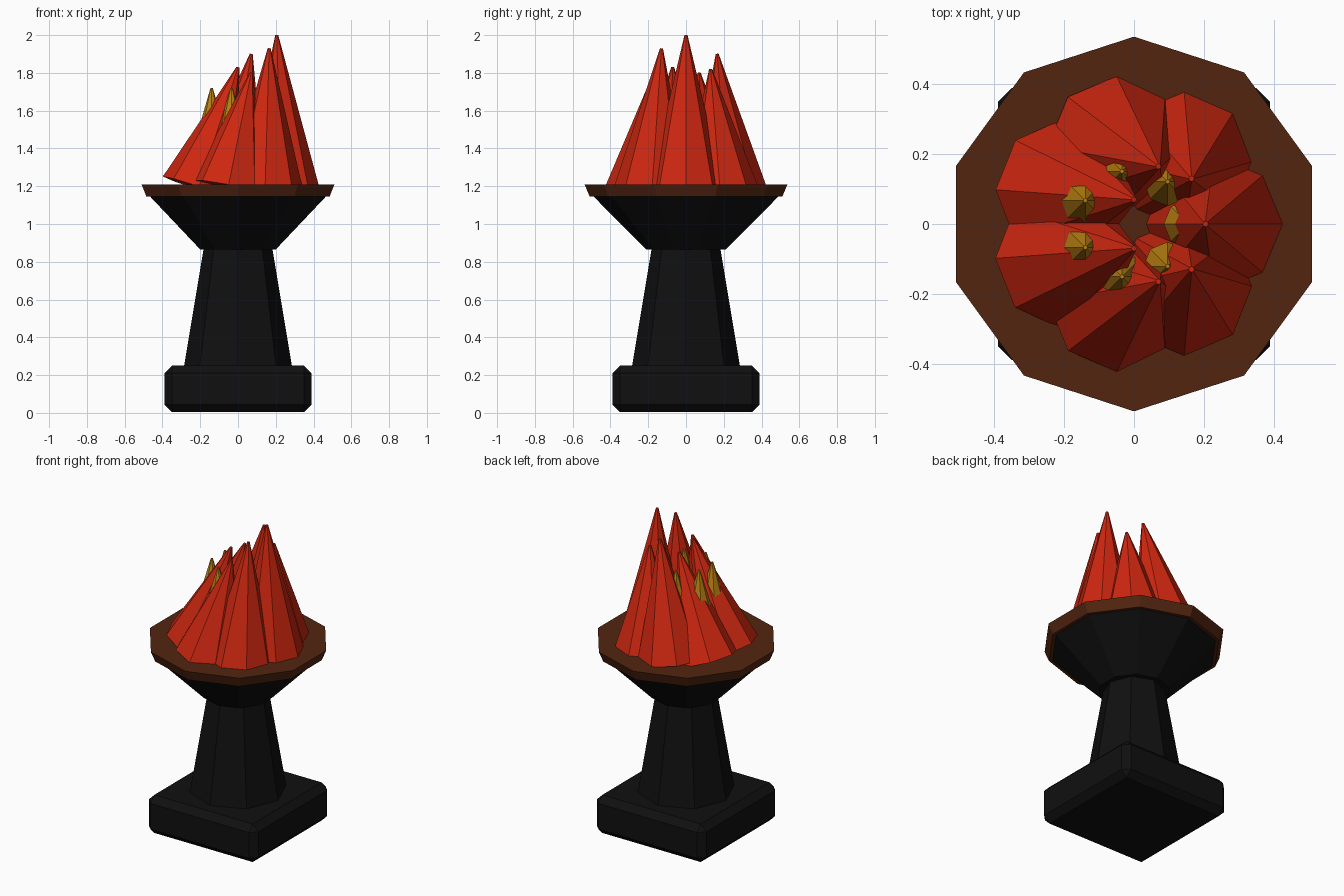
import bpy, bmesh, math
from mathutils import Vector

cube = bpy.data.objects.get("Cube")
if cube:
    bpy.data.objects.remove(cube, do_unlink=True)


def material(name, rgb):
    mat = bpy.data.materials.new(name)
    mat.use_nodes = True
    mat.diffuse_color = (*rgb, 1)
    mat.node_tree.nodes["Principled BSDF"].inputs["Base Color"].default_value = (*rgb, 1)
    return mat


BLACK = material("black stone", (0.005, 0.005, 0.005))
BROWN = material("dark brown rim", (0.085, 0.018, 0.005))
RED = material("flame red", (0.62, 0.02, 0.005))
YELLOW = material("ember yellow", (0.5, 0.22, 0.006))


def finish(name, bm, mat):
    mesh = bpy.data.meshes.new(name)
    bmesh.ops.recalc_face_normals(bm, faces=bm.faces)
    bm.to_mesh(mesh)
    bm.free()
    mesh.materials.append(mat)
    obj = bpy.data.objects.new(name, mesh)
    bpy.context.collection.objects.link(obj)
    return obj


def lathe(name, profile, sides, mat, phase=0.0):
    """Faceted turned solid from (radius, height) pairs, capped at both ends."""
    bm = bmesh.new()
    rings = []
    for r, z in profile:
        angles = [phase + math.tau * i / sides for i in range(sides)]
        rings.append([bm.verts.new((r * math.cos(a), r * math.sin(a), z)) for a in angles])
    for low, high in zip(rings, rings[1:]):
        for i in range(sides):
            j = (i + 1) % sides
            bm.faces.new((low[i], low[j], high[j], high[i]))
    bm.faces.new(rings[0][::-1])
    bm.faces.new(rings[-1])
    return finish(name, bm, mat)


# Chamfered square foot
bm = bmesh.new()
bmesh.ops.create_cube(bm, size=1)
bmesh.ops.scale(bm, vec=(0.78, 0.78, 0.245), verts=bm.verts)
bmesh.ops.translate(bm, vec=(0, 0, 0.1275), verts=bm.verts)
bmesh.ops.bevel(bm, geom=bm.edges[:], offset=0.04, segments=1, affect='EDGES')
finish("foot", bm, BLACK)

# Tapered neck, flared bowl and rim
lathe("neck", [(0.29, 0.22), (0.18, 0.88)], 8, BLACK)
lathe("bowl", [(0.21, 0.865), (0.492, 1.148)], 10, BLACK, math.pi / 2)
lathe("rim", [(0.51, 1.145), (0.537, 1.21)], 10, BROWN, math.pi / 2)

# Ring of flames leaning towards their tips, each with an ember poking through
tips = [(0.205, 0, 2.0), (0.165, 0.13, 1.82), (0.07, 0.165, 1.9), (0, 0.07, 1.8),
        (0, -0.07, 1.83), (0.07, -0.165, 1.8), (0.165, -0.13, 1.93)]
for i, tip in enumerate(tips):
    a = math.tau * i / len(tips)
    around = Vector((math.cos(a), math.sin(a), 0))
    base = around * 0.23 + Vector((0, 0, 1.19))
    axis = Vector(tip) - base
    flame = lathe(f"flame_{i + 1}", [(0.2, 0), (0.008, axis.length)], 8, RED)
    flame.location = base
    flame.rotation_mode = 'QUATERNION'
    flame.rotation_quaternion = Vector((0, 0, 1)).rotation_difference(axis)

    ember = lathe(f"ember_{i + 1}", [(0.03, -0.15), (0.07, 0), (0.006, 0.22)], 8, YELLOW)
    ember.location = around * 0.155 + Vector((0, 0, 1.5))
